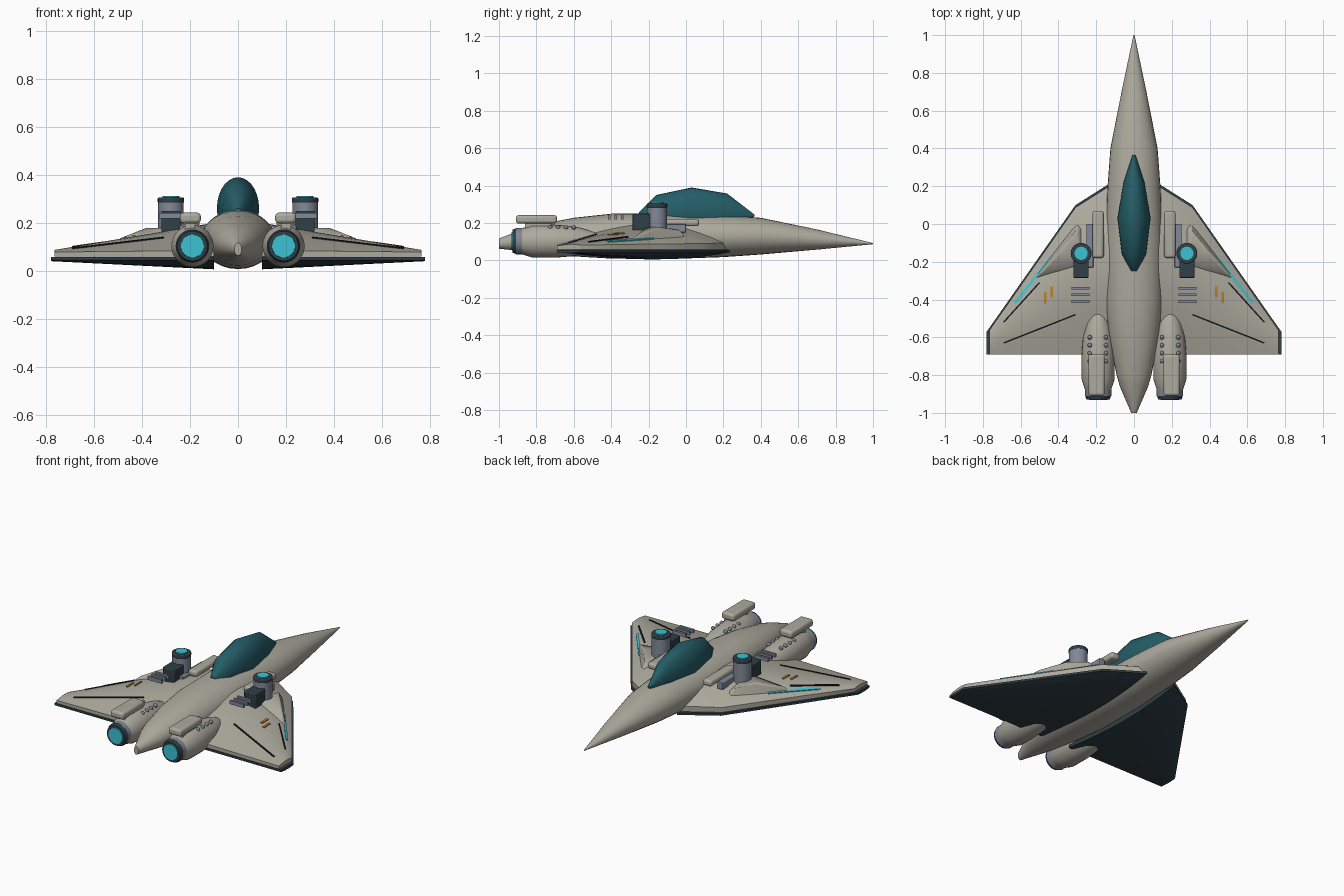
import bpy, bmesh, math
from mathutils import Matrix, Vector

if "Cube" in bpy.data.objects:
    bpy.data.objects.remove(bpy.data.objects["Cube"], do_unlink=True)


def material(name, rgb):
    m = bpy.data.materials.new(name)
    m.use_nodes = True
    m.diffuse_color = (*rgb, 1)
    m.node_tree.nodes["Principled BSDF"].inputs["Base Color"].default_value = (*rgb, 1)
    return m


HULL = material("warm grey hull", (0.42, 0.40, 0.34))
DARK = material("dark underside", (0.03, 0.05, 0.062))
GLASS = material("teal canopy", (0.018, 0.11, 0.135))
GLOW = material("cyan glow", (0.045, 0.55, 0.65))
SLATE = material("slate metal", (0.22, 0.25, 0.31))
AMBER = material("amber marking", (0.5, 0.21, 0.02))
SEAM = material("black seam", (0.008, 0.012, 0.015))


def finish(name, bm, mat, angle=35, bevel=0):
    bmesh.ops.recalc_face_normals(bm, faces=bm.faces)
    me = bpy.data.meshes.new(name)
    bm.to_mesh(me)
    bm.free()
    me.materials.append(mat)
    ob = bpy.data.objects.new(name, me)
    bpy.context.collection.objects.link(ob)
    if bevel:
        mod = ob.modifiers.new("bevel", "BEVEL")
        mod.width, mod.segments, mod.limit_method = bevel, 3, "ANGLE"
    bpy.ops.object.select_all(action="DESELECT")
    ob.select_set(True)
    bpy.context.view_layer.objects.active = ob
    bpy.ops.object.shade_smooth_by_angle(angle=math.radians(angle))
    return ob


def loft(name, rings, mat, angle=35):
    """Skin a list of closed rings and cap both ends."""
    bm = bmesh.new()
    vs = [[bm.verts.new(p) for p in ring] for ring in rings]
    n = len(vs[0])
    for a, b in zip(vs, vs[1:]):
        for i in range(n):
            j = (i + 1) % n
            bm.faces.new((a[i], a[j], b[j], b[i]))
    bm.faces.new(vs[0])
    bm.faces.new(vs[-1])
    return finish(name, bm, mat, angle)


def ellipse(x, y, z, rx, rz, n=28):
    steps = [2 * math.pi * i / n for i in range(n)]
    return [(x + rx * math.cos(a), y, z + rz * math.sin(a)) for a in steps]


def box(name, x, y, z, mat, bevel=0):
    bm = bmesh.new()
    bmesh.ops.create_cube(bm, size=1)
    for v in bm.verts:
        for i, (lo, hi) in enumerate((x, y, z)):
            v.co[i] = lo if v.co[i] < 0 else hi
    return finish(name, bm, mat, 35, bevel)


def tube(name, centre, r, depth, mat, bevel=0):
    bm = bmesh.new()
    bmesh.ops.create_cone(bm, cap_ends=True, segments=28, radius1=r, radius2=r,
                          depth=depth, matrix=Matrix.Translation(centre))
    return finish(name, bm, mat, 35, bevel)


def mirror(ob):
    """Bake a mirrored twin across the centre plane."""
    twin = ob.copy()
    twin.data = ob.data.copy()
    twin.data.transform(Matrix.Scale(-1, 4, (1, 0, 0)))
    twin.data.flip_normals()
    twin.name = "right_" + ob.name
    ob.name = "left_" + ob.name
    bpy.context.collection.objects.link(twin)


# Fuselage and canopy
hull = [(1, .003, .09, .003), (.7, .066, .112, .054), (.4, .125, .13, .098),
        (.2, .14, .13, .112), (-.1, .153, .13, .123), (-.4, .153, .13, .12),
        (-.6, .132, .125, .103), (-.8, .092, .115, .075), (-.86, .075, .11, .062),
        (-1, .015, .09, .027)]
loft("fuselage", [ellipse(0, y, z, w, h) for y, w, z, h in hull], HULL)
glass = [(.365, .008, .24, .006), (.22, .056, .25, .108), (.03, .088, .26, .13),
         (-.16, .064, .25, .1), (-.25, .015, .24, .02)]
loft("canopy", [ellipse(0, y, z, w, h) for y, w, z, h in glass], GLASS)


# Wings: thin airfoil shells over a slightly larger dark underside
def leading(x):
    return .22 - (x - .12) * .63 if x < .31 else .10 - (x - .31) * 1.426


def bulge(s):
    return math.sin(math.pi * max(0, min(1, s)) ** .85)


def wing_top(x, y):
    s = (leading(x) - y) / (leading(x) + .69)
    return .078 + max(0, .77 - x) * (.01 + .16 * bulge(s)) + .008 * bulge(s)


def wing_ring(x, inset, upper, n=14):
    ys = [leading(x) - inset - (leading(x) - inset + .69) * i / n for i in range(n + 1)]
    if upper:
        top = [(x, y, wing_top(x, y)) for y in ys]
        return top + [(x, y, .06) for y in reversed(ys)]
    low = [(x, y, .044 - (.004 + .05 * (.78 - x)) * bulge(i / n)) for i, y in enumerate(ys)]
    return [(x, y, .057) for y in ys] + low[::-1]


spans = [.1, .2, .31, .46, .62]
mirror(loft("wing_upper", [wing_ring(x, .013, True) for x in spans + [.765]], HULL, 40))
mirror(loft("wing_underside", [wing_ring(x, 0, False) for x in spans + [.78]], DARK, 40))


def strip(name, a, b, width, mat):
    """Thin marking draped along the wing surface."""
    a, b = Vector(a), Vector(b)
    side = (b - a).orthogonal().normalized() * width / 2
    rings = []
    for i in range(9):
        p = a.lerp(b, i / 8)
        c = [p - side, p + side]
        lo = [(q.x, q.y, wing_top(*q) - .004) for q in c]
        hi = [(q.x, q.y, wing_top(*q) + .005) for q in reversed(c)]
        rings.append(lo + hi)
    mirror(loft(name, rings, mat))


strip("rear_seam", (.31, -.48), (.69, -.63), .008, SEAM)
strip("outer_seam", (.5, -.31), (.69, -.52), .008, SEAM)
strip("light_strip", (.44, -.175), (.63, -.42), .014, GLOW)
strip("amber_mark_inner", (.435, -.33), (.435, -.39), .012, AMBER)
strip("amber_mark_outer", (.47, -.36), (.47, -.42), .012, AMBER)

# Engine nacelles with nozzle, glow disc, rivets and top box
EX, EZ = .19, .103
nacelle = [(-.42, .012), (-.46, .036), (-.52, .06), (-.6, .08), (-.7, .088),
           (-.82, .088), (-.87, .072), (-.89, .066)]
mirror(loft("nacelle", [ellipse(EX, y, EZ, r, r) for y, r in nacelle], HULL))


def engine_ring(name, profile, mat):
    mirror(loft(name, [ellipse(EX, y, EZ, r, r) for y, r in profile], mat))


engine_ring("nozzle_collar", [(-.875, .07), (-.91, .07)], SLATE)
engine_ring("nozzle_rim", [(-.91, .068), (-.928, .062)], DARK)
engine_ring("engine_glow", [(-.92, .05), (-.933, .048)], GLOW)
mirror(box("nacelle_box", (.155, .242), (-.91, -.69), (.198, .242), HULL, .014))
mirror(box("nacelle_box_mount", (.18, .22), (-.86, -.72), (.17, .205), HULL))
for row in range(4):
    for x in (.148, .234):
        bm = bmesh.new()
        spot = Matrix.Translation((x, -.6 - row * .042, .177))
        bmesh.ops.create_uvsphere(bm, u_segments=10, v_segments=6, radius=.012, matrix=spot)
        mirror(finish("rivet", bm, SLATE))

# Shoulder pods beside the fuselage
mirror(box("shoulder_pod", (.16, .22), (-.18, .07), (.183, .222), HULL, .014))
mirror(box("shoulder_rail", (.215, .252), (-.23, 0), (.15, .195), SLATE, .004))

# Turrets with caps, housings and cooling slats
mirror(tube("turret_body", (.28, -.155, .215), .053, .15, SLATE, .004))
mirror(tube("turret_cap", (.28, -.155, .294), .055, .022, DARK, .005))
mirror(tube("turret_light", (.28, -.155, .307), .035, .01, GLOW))
mirror(box("turret_housing", (.24, .32), (-.285, -.19), (.14, .25), DARK, .005))
for y in (-.34, -.375, -.41):
    mirror(box("cooling_slat", (.235, .33), (y - .007, y + .007), (.218, .24), SLATE))

# Swept fairing at the turret foot
bm = bmesh.new()
for p in [(.3, .02, .1), (.54, -.3, .1), (.27, -.24, .1), (.25, -.02, .1),
          (.3, -.03, .165), (.39, -.14, .178), (.28, -.21, .18), (.5, -.26, .135)]:
    bm.verts.new(p)
bmesh.ops.convex_hull(bm, input=bm.verts)
mirror(finish("turret_fairing", bm, HULL, 35, .01))
